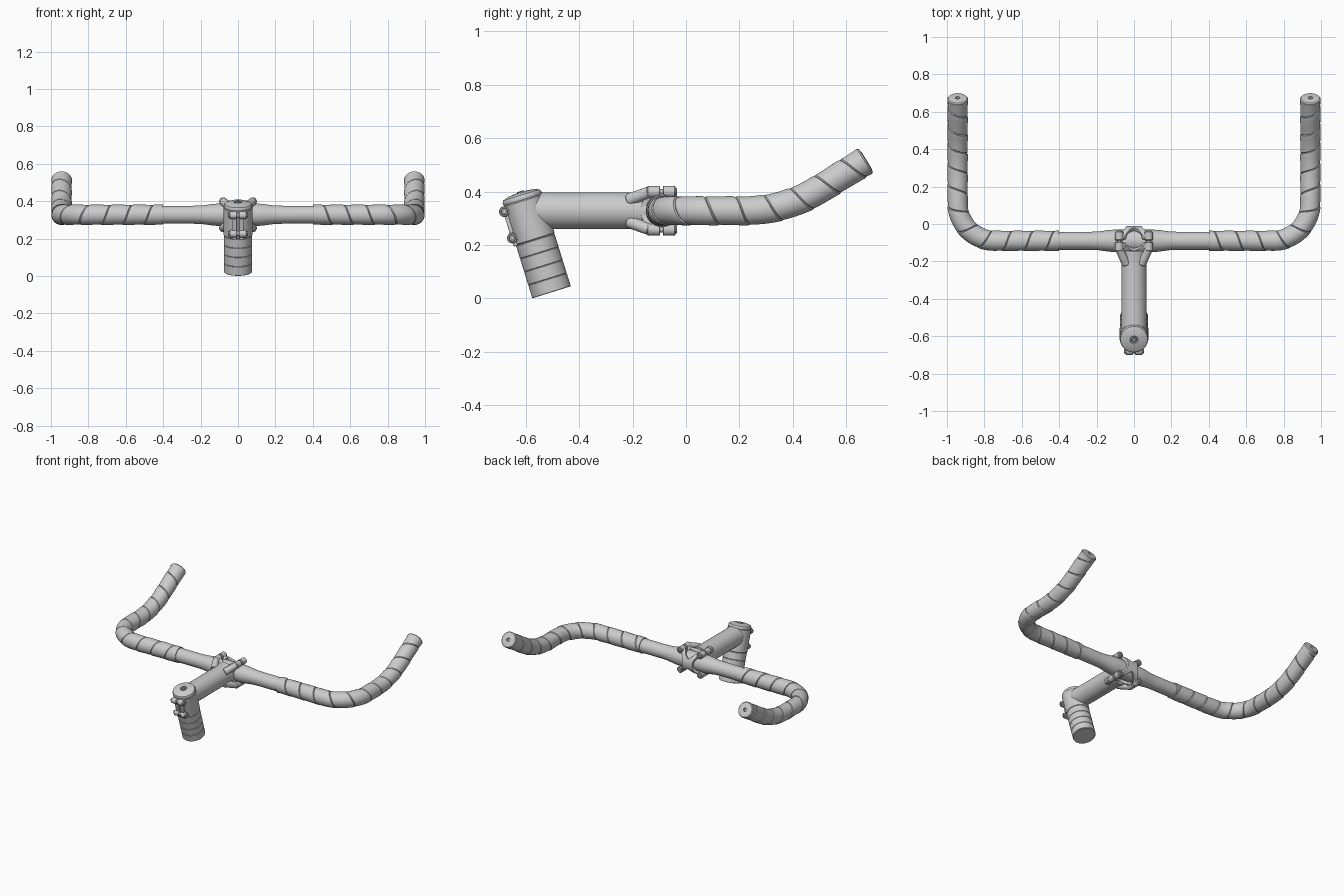
import bpy, bmesh, math
from mathutils import Vector as V

if "Cube" in bpy.data.objects:
    bpy.data.objects.remove(bpy.data.objects["Cube"])

BY, BZ = -0.09, 0.328          # handlebar centre line


def finish(name, bm, mirror="", angle=35, recalc=True):
    bmesh.ops.remove_doubles(bm, verts=bm.verts, dist=1e-5)
    if recalc:
        bmesh.ops.recalc_face_normals(bm, faces=bm.faces)
    me = bpy.data.meshes.new(name)
    bm.to_mesh(me)
    bm.free()
    ob = bpy.data.objects.new(name, me)
    bpy.context.collection.objects.link(ob)
    bpy.ops.object.select_all(action='DESELECT')
    ob.select_set(True)
    bpy.context.view_layer.objects.active = ob
    bpy.ops.object.shade_smooth_by_angle(angle=math.radians(angle))
    if mirror:
        add_mirror(ob, mirror)
    return ob


def add_mirror(ob, axes):
    m = ob.modifiers.new("mirror", 'MIRROR')
    m.use_axis = ["x" in axes, "y" in axes, "z" in axes]
    if "z" in axes:
        m.mirror_object = centre


def lathe(name, profile, origin, axis, seg=40, mirror=""):
    """Revolve (radius, distance) pairs around an axis."""
    o, a = V(origin), V(axis).normalized()
    p = a.orthogonal().normalized()
    q = a.cross(p)
    bm = bmesh.new()
    rings = []
    for r, t in profile:
        rings.append([bm.verts.new(o + a * t + (p * math.cos(w) + q * math.sin(w)) * max(r, 1e-4))
                      for w in (2 * math.pi * i / seg for i in range(seg))])
    for A, B in zip(rings, rings[1:]):
        for i in range(seg):
            j = (i + 1) % seg
            bm.faces.new((A[i], A[j], B[j], B[i]))
    bm.faces.new(rings[0])
    bm.faces.new(rings[-1])
    return finish(name, bm, mirror)


def rod(name, a, b, r0, r1=None, bevel=0.003, seg=24, mirror=""):
    a, b = V(a), V(b)
    L = (b - a).length
    r1 = r0 if r1 is None else r1
    return lathe(name, [(r0 - bevel, 0), (r0, bevel), (r1, L - bevel), (r1 - bevel, L)], a, b - a, seg, mirror)


centre = bpy.data.objects.new("clamp_centre", None)
centre.location = (0, 0, BZ)
centre.hide_render = True
bpy.context.collection.objects.link(centre)

# Bare middle of the bar, thicker inside the clamp
lathe("bar_middle", [(.048, -.43), (.048, -.24), (.05, -.19), (.058, -.13), (.06, -.1),
                     (.06, .1), (.058, .13), (.05, .19), (.048, .24), (.048, .43)], (0, BY, BZ), (1, 0, 0), 48)


# Path of the taped bar: straight, bend forward, bend up
def round_path(pts, trims, n=20):
    out = [pts[0]]
    for i, t in enumerate(trims, 1):
        c = pts[i]
        d0, d1 = (pts[i - 1] - c).normalized(), (pts[i + 1] - c).normalized()
        half = d0.angle(d1) / 2
        o = c + (d0 + d1).normalized() * (t / math.cos(half))
        s, e = c + d0 * t - o, c + d1 * t - o
        for k in range(n + 1):
            f, w = k / n, s.angle(e)
            out.append(o + (s * math.sin((1 - f) * w) + e * math.sin(f * w)) / math.sin(w))
    return out + [pts[-1]]


path = round_path([V((.4, BY, BZ)), V((.943, BY, BZ)), V((.943, .37, BZ)), V((.943, .668, .513))], [.2, .15])
lens = [0]
for a, b in zip(path, path[1:]):
    lens.append(lens[-1] + (b - a).length)
total = lens[-1]


def at(s):
    i = 0
    while i < len(lens) - 2 and s > lens[i + 1]:
        i += 1
    return path[i].lerp(path[i + 1], (s - lens[i]) / (lens[i + 1] - lens[i]))


def frame(s):
    t = (at(min(s + .01, total)) - at(max(s - .01, 0))).normalized()
    n = t.cross(V((0, 0, 1))).normalized()
    return at(s), n, n.cross(t)


# Helical tape, each wrap slightly lapped over the next
bm = bmesh.new()
pitch, seg = .113, 36
section = [(0, .049), (.04, .0525), (.22, .053), (.4, .0535), (.58, .054), (.76, .0545), (.92, .055), (.97, .054), (1, .049)]
prev = None
for i in range(-seg, int((total / pitch + 1) * seg) + 1):
    w = -2 * math.pi * i / seg
    row = []
    for u, r in section:
        c, n, b = frame(min(max((i / seg + u - .3) * pitch, 0), total))
        row.append(bm.verts.new(c + (n * math.cos(w) + b * math.sin(w)) * r))
    if prev:
        for j in range(len(row) - 1):
            bm.faces.new((prev[j], row[j], row[j + 1], prev[j + 1]))
    prev = row
bmesh.ops.dissolve_degenerate(bm, dist=1e-5, edges=bm.edges)
finish("bar_tape", bm, "x", 30, recalc=False)

# Tape start ring and end plugs
rod("tape_start", (.4, BY, BZ), (.412, BY, BZ), .053, seg=40, mirror="x")
end_dir = path[-1] - path[-2]
lathe("bar_end_plug", [(.05, -.03), (.055, -.008), (.055, 0), (.05, .006), (.03, .009), (.012, .009),
                       (.012, -.01), (0, -.01)], path[-1], end_dir, 40, "x")


# Clamp shells: curved strips with pinched sides and scalloped top and bottom
def shell(name, direction, waist, flare, scallop, inner):
    bm = bmesh.new()
    rows = []
    N, M, top = 28, 8, 76
    for k in range(N + 1):
        a = -top + 2 * top * k / N
        f = abs(a) / top
        lo, hi = scallop * max(0, (f - inner) / (1 - inner)) ** .6, waist + flare * f * f
        R, w = .06, math.radians(a)
        rows.append([bm.verts.new((lo + (hi - lo) * m / M, BY + direction * R * math.cos(w),
                                   BZ + R * math.sin(w))) for m in range(M + 1)])
    for A, B in zip(rows, rows[1:]):
        for m in range(M):
            q = (A[m], A[m + 1], B[m + 1], B[m])
            bm.faces.new(q if direction < 0 else q[::-1])
    for f in bm.faces:
        f.normal_update()
    flip = [f for f in bm.faces if f.normal.dot(f.calc_center_median() - V((f.calc_center_median().x, BY, BZ))) < 0]
    bmesh.ops.reverse_faces(bm, faces=flip)
    ob = finish(name, bm, "x", recalc=False)
    s = ob.modifiers.new("thickness", 'SOLIDIFY')
    s.thickness, s.offset = .02, 1
    b = ob.modifiers.new("soft_edge", 'BEVEL')
    b.width, b.segments = .004, 2


shell("face_plate", 1, .04, .055, .05, .4)
shell("stem_clamp_shell", -1, .07, .025, .05, .65)

# Four clamp lugs with a gap, gussets to the stem and bolts
LX, LZ = .079, BZ + .071
rod("face_plate_lug", (LX, -.087, LZ), (LX, -.04, LZ), .022, mirror="xz")
rod("stem_lug", (LX, -.145, LZ), (LX, -.097, LZ), .022, mirror="xz")
rod("lug_gusset", (.04, -.215, BZ + .04), (LX, -.135, LZ), .024, .021, mirror="xz")
rod("lug_web", (.05, -.065, BZ + .05), (LX, -.065, LZ), .02, mirror="xz")
rod("stem_web", (.05, -.12, BZ + .05), (LX, -.12, LZ), .02, mirror="xz")
lathe("clamp_bolt", [(.01, -.1), (.01, -.002), (.014, -.002), (.014, .004), (.012, .006), (.007, .006),
                     (.007, 0), (0, 0)], (LX, -.04, LZ), (0, 1, 0), 20, "xz")

# Stem tube
lathe("stem_tube", [(.068, 0), (.068, .36), (.07, .39), (.074, .425)], (0, -.57, BZ), (0, 1, 0), 48)

# Steerer column: spacers, clamp, cap along a tilted axis
O, A = V((0, -.503, .023)), V((0, -.297, .955))
side = V((0, A.z, -A.y))
h = .0515
for i in range(4):
    t = i * h
    lathe("spacer_%d" % (i + 1), [(.073, t), (.0755, t + .002), (.0755, t + h - .002), (.073, t + h)], O, A, 48)
lathe("steerer_clamp", [(.073, .206), (.077, .21), (.077, .358), (.074, .362)], O, A, 48)
lathe("top_cap", [(.074, .362), (.076, .365), (.076, .373), (.072, .381), (.05, .389), (.022, .392),
                  (.018, .386), (0, .386)], O, A, 48)
lathe("top_cap_bolt", [(.014, .38), (.014, .394), (.012, .396), (.007, .396), (.007, .388), (0, .388)], O, A, 20)

# Rear pinch bolts: split lugs either side of a slot
for name, y, z in (("upper", -.68, .325), ("lower", -.65, .226)):
    rod(name + "_pinch_lug", (.006, y, z), (.045, y, z), .02, mirror="x")
    lathe(name + "_pinch_bolt", [(.013, 0), (.013, .052), (.011, .054), (.006, .054), (.006, .046), (0, .046)],
          (0, y, z), (1, 0, 0), 20, "x")
bm = bmesh.new()
corners = [O + A.normalized() * t + side.normalized() * d for t, d in
           ((.205, -.084), (.345, -.084), (.345, -.05), (.205, -.05))]
lo = [bm.verts.new(c + V((.006, 0, 0))) for c in corners]
hi = [bm.verts.new(c + V((.032, 0, 0))) for c in corners]
bm.faces.new(lo)
bm.faces.new(hi)
for i in range(4):
    j = (i + 1) % 4
    bm.faces.new((lo[i], lo[j], hi[j], hi[i]))
ob = finish("slot_cheek", bm)
b = ob.modifiers.new("soft_edge", 'BEVEL')
b.width, b.segments = .004, 2
add_mirror(ob, "x")
